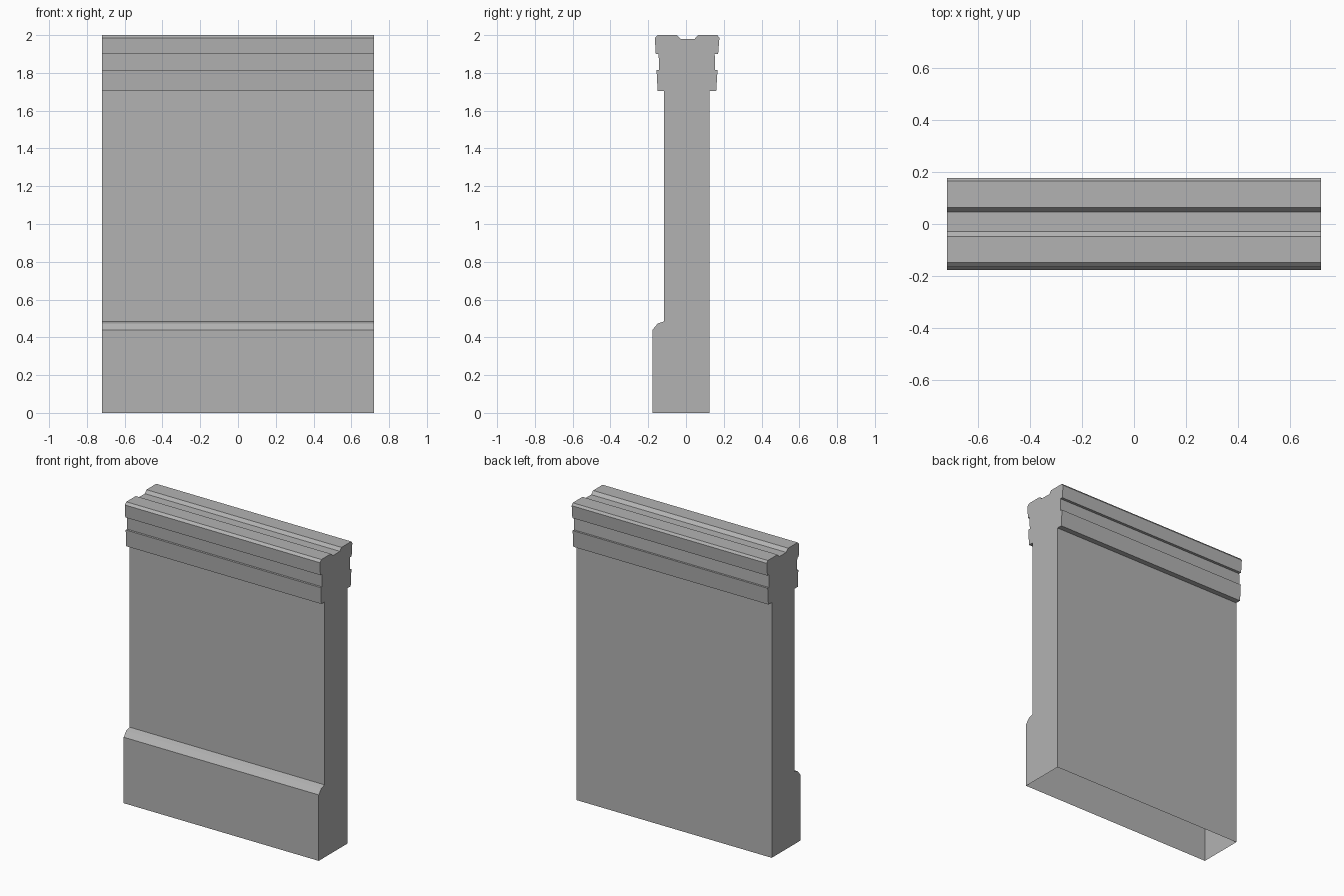
import bpy
import bmesh

cube = bpy.data.objects.get("Cube")
if cube:
    bpy.data.objects.remove(cube, do_unlink=True)

HALF_WIDTH = 0.72

# Cross-section pieces as (y, z)
skirting = [(-0.177, 0), (-0.177, 0.44), (-0.15, 0.473), (-0.116, 0.484)]
cap_front = [(-0.116, 1.704), (-0.15, 1.704), (-0.156, 1.815), (-0.142, 1.815),
             (-0.145, 1.9), (-0.16, 1.9), (-0.165, 1.985), (-0.149, 2)]
top_groove = [(-0.049, 2), (-0.028, 1.98), (0.046, 1.98), (0.063, 2)]
cap_back = [(0.166, 2), (0.177, 1.985), (0.17, 1.9), (0.152, 1.9),
            (0.154, 1.815), (0.167, 1.815), (0.16, 1.704), (0.124, 1.704)]
back_foot = [(0.124, 0)]
profile = skirting + cap_front + top_groove + cap_back + back_foot

# Plain stone colour
stone = bpy.data.materials.new("grey_stone")
stone.use_nodes = True
colour = (0.45, 0.45, 0.45, 1)
stone.diffuse_color = colour
stone.node_tree.nodes["Principled BSDF"].inputs["Base Color"].default_value = colour

# Extruded wall shell with closed ends and an open underside
bm = bmesh.new()
right = [bm.verts.new((-HALF_WIDTH, y, z)) for y, z in profile]
left = [bm.verts.new((HALF_WIDTH, y, z)) for y, z in profile]
for i in range(len(profile) - 1):
    bm.faces.new((right[i], left[i], left[i + 1], right[i + 1]))
bm.faces.new(right)
bm.faces.new(reversed(left))
bm.normal_update()

mesh = bpy.data.meshes.new("parapet_wall")
bm.to_mesh(mesh)
bm.free()
mesh.materials.append(stone)
wall = bpy.data.objects.new("parapet_wall", mesh)
bpy.context.collection.objects.link(wall)
